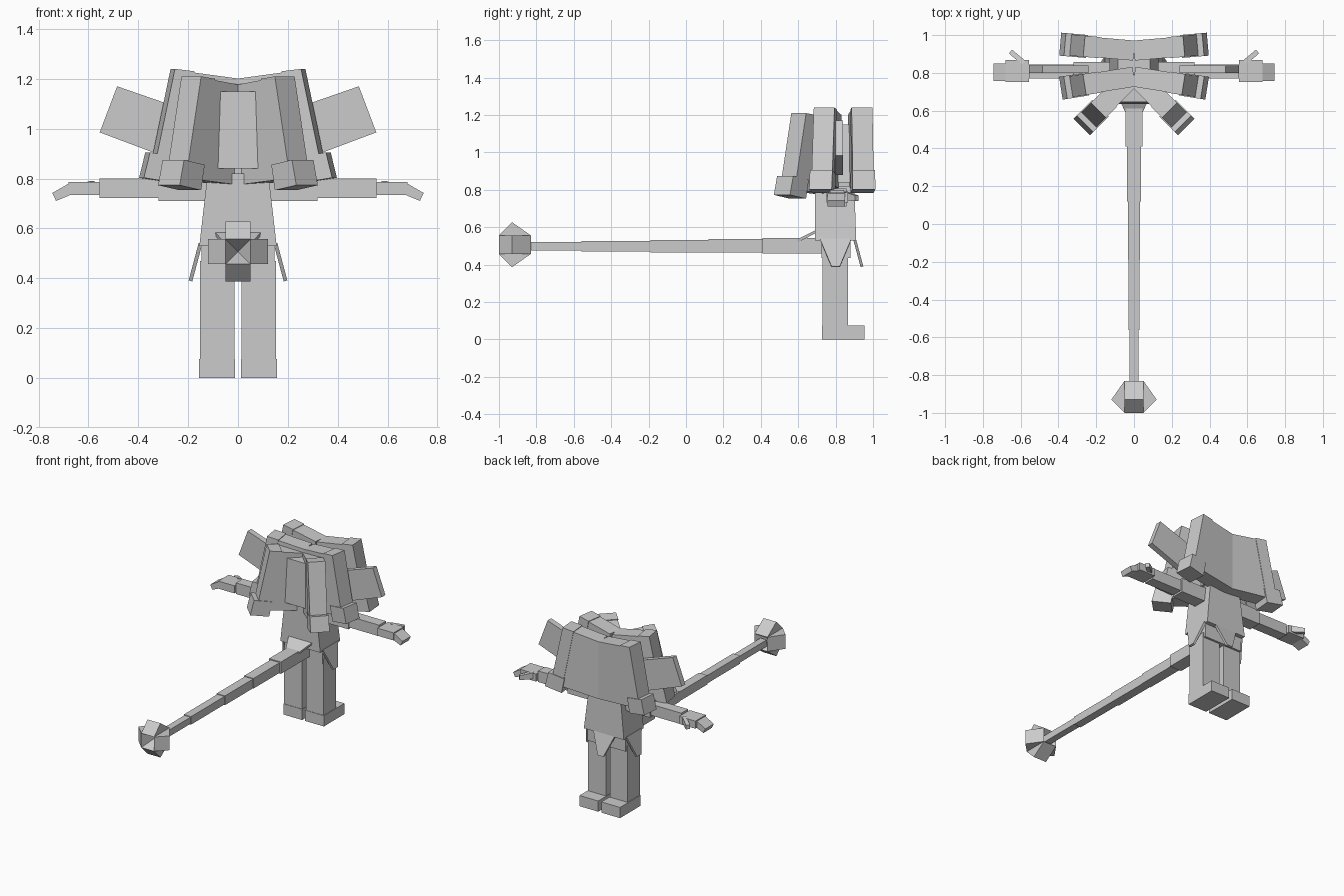
import bpy, bmesh
from math import radians
from mathutils import Matrix, Vector

cube = bpy.data.objects.get("Cube")
if cube:
    bpy.data.objects.remove(cube, do_unlink=True)

GREY = (0.6, 0.6, 0.6, 1.0)
mat = bpy.data.materials.new("plain grey")
mat.use_nodes = True
mat.diffuse_color = GREY
mat.node_tree.nodes["Principled BSDF"].inputs["Base Color"].default_value = GREY


def finish(name, bm, mirror):
    bmesh.ops.recalc_face_normals(bm, faces=bm.faces)
    mesh = bpy.data.meshes.new(name)
    bm.to_mesh(mesh)
    bm.free()
    mesh.materials.append(mat)
    obj = bpy.data.objects.new(name, mesh)
    bpy.context.collection.objects.link(obj)
    if mirror:
        obj.modifiers.new("Mirror", "MIRROR").use_mirror_merge = False
    return obj


def loft(name, ring_a, ring_b, mirror=False):
    """Closed solid between two matching outlines."""
    bm = bmesh.new()
    a = [bm.verts.new(p) for p in ring_a]
    b = [bm.verts.new(p) for p in ring_b]
    bm.faces.new(a)
    bm.faces.new(b)
    n = len(a)
    for i in range(n):
        j = (i + 1) % n
        bm.faces.new((a[i], a[j], b[j], b[i]))
    return finish(name, bm, mirror)


def prism(name, profile, lo, hi, place=Matrix(), mirror=False):
    """Profile in local x and z, extruded along local y."""
    rings = [[place @ Vector((u, v, z)) for u, z in profile] for v in (lo, hi)]
    return loft(name, *rings, mirror)


def rect(x, y, z):
    return [(x[0], y[0], z), (x[1], y[0], z), (x[1], y[1], z), (x[0], y[1], z)]


def box(name, x, y, z, mirror=False):
    return loft(name, rect(x, y, z[0]), rect(x, y, z[1]), mirror)


def turn(pos, deg):
    return Matrix.Translation(pos) @ Matrix.Rotation(radians(deg), 4, "Z")


# Legs, feet and pelvis
box("leg", (0.015, 0.153), (0.73, 0.865), (0.07, 0.47), True)
box("foot", (0.012, 0.157), (0.727, 0.955), (0, 0.075), True)
box("pelvis", (-0.147, 0.147), (0.725, 0.88), (0.435, 0.56))

# Torso and head
loft("torso", rect((-0.155, 0.155), (0.69, 0.91), 0.53),
     rect((-0.122, 0.122), (0.69, 0.9), 0.82))
loft("head", rect((-0.13, 0.13), (0.635, 0.92), 0.84),
     rect((-0.085, 0.085), (0.645, 0.92), 1.15))
box("neck", (-0.11, 0.11), (0.7, 0.9), (0.8, 0.86))


# Pointed cloth flaps around the hips
def flap(name, pos, heading, tilt, length, top, tip, mirror=False):
    place = turn(pos, heading) @ Matrix.Rotation(radians(tilt), 4, "X")
    prism(name, [(-top, 0), (top, 0), (tip, -length), (-tip, -length)],
          -0.012, 0.003, place, mirror)


flap("side_flap", (0.155, 0.8, 0.54), -90, 15, 0.155, 0.085, 0.022, True)
flap("back_flap", (0, 0.905, 0.54), 0, 15, 0.155, 0.085, 0.022)
flap("tail_flap", (0, 0.69, 0.58), 180, 63, 0.112, 0.09, 0.045)

# Arms and hands
box("upper_arm", (0.1, 0.32), (0.765, 0.857), (0.71, 0.808), True)
box("forearm", (0.3, 0.555), (0.77, 0.845), (0.722, 0.8), True)
box("palm", (0.555, 0.68), (0.752, 0.867), (0.733, 0.786), True)
prism("fingers", [(0.67, 0.785), (0.745, 0.742), (0.73, 0.71), (0.67, 0.735)],
      0.757, 0.85, mirror=True)
prism("thumb", [(0, 0.79), (0.09, 0.77), (0.09, 0.74), (0, 0.745)],
      -0.013, 0.013, turn((0.585, 0.855, 0), 40), True)

# Side fins on the head
prism("ear_fin", [(0.485, 1.17), (0.24, 1.085), (0.275, 0.88), (0.555, 0.985)],
      0.8, 0.84, mirror=True)

# Three bent hair panels, each with an edge lock and a cuff
SLAB = [(0, 1.2), (0.26, 1.235), (0.335, 0.83), (0, 0.8)]
LOCK = [(0.185, 1.23), (0.265, 1.24), (0.343, 0.87), (0.26, 0.86)]
CUFF = [(0.25, 0.885), (0.367, 0.905), (0.392, 0.803), (0.27, 0.783)]
for label, y, drop, angle in (("back", 0.918, 0, 5), ("middle", 0.78, 0, -9),
                              ("front", 0.79, -0.03, -45)):
    place = turn((0, y, drop), angle)
    prism(label + "_hair_panel", SLAB, -0.053, 0.053, place, True)
    prism(label + "_hair_lock", LOCK, -0.056, 0.056, place, True)
    prism(label + "_hair_cuff", CUFF, -0.061, 0.061, place, True)

# Tail in stepped segments
SEGMENTS = [(0.41, 0.76, 0.046, 0.46, 0.543), (0.12, 0.41, 0.036, 0.465, 0.536),
            (-0.19, 0.12, 0.032, 0.466, 0.531), (-0.56, -0.19, 0.028, 0.47, 0.526),
            (-0.86, -0.56, 0.024, 0.475, 0.521)]
for i, (y0, y1, w, z0, z1) in enumerate(SEGMENTS):
    box(f"tail_segment_{i + 1}", (-w, w), (y0, y1), (z0, z1))

# Four blocks opening like a flower at the tail tip
PETAL = [(0, -0.91), (0.05, -1.0), (0.12, -0.93), (0.05, -0.83)]
for i in range(4):
    spin = Matrix.Translation((0, 0, 0.507)) @ Matrix.Rotation(radians(90 * i), 4, "Y")
    rings = [[spin @ Vector((r, y, w)) for r, y in PETAL] for w in (-0.05, 0.05)]
    loft(f"tail_petal_{i + 1}", *rings)
